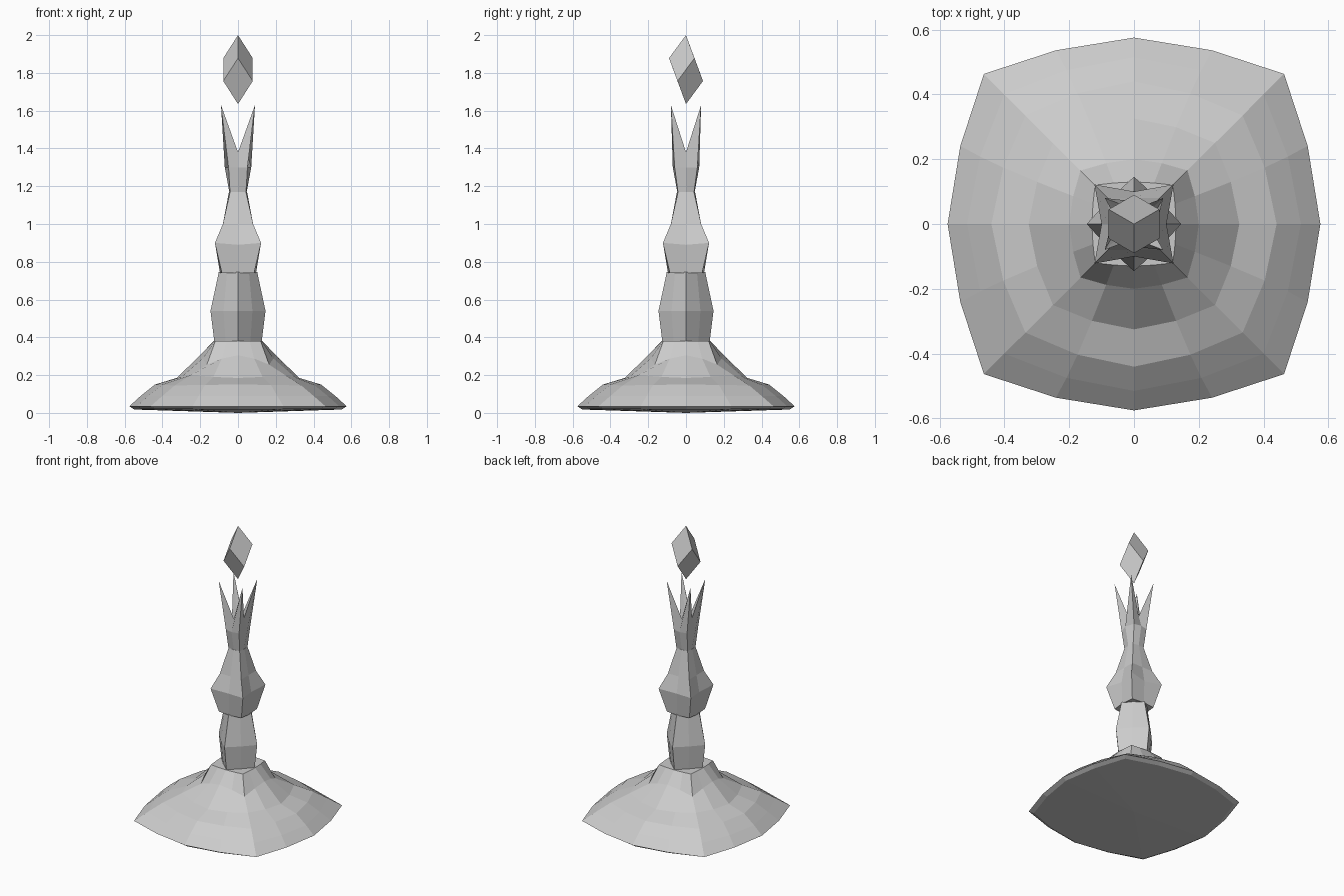
import bpy, bmesh
from mathutils import Vector, Matrix
from math import radians

if "Cube" in bpy.data.objects:
    bpy.data.objects.remove(bpy.data.objects["Cube"])


def square_ring(corner, zc, mid, zm, between=True):
    """Four-cornered ring: corners on the diagonals, side middles pushed in or out."""
    cx, cy = corner if isinstance(corner, tuple) else (corner, corner)
    pts = []
    sides = [((0, -1), (-1, 0)), ((1, 0), (0, -1)), ((0, 1), (1, 0)), ((-1, 0), (0, 1))]
    for n, t in sides:
        n, t = Vector(n), Vector(t)
        m = (n * mid).to_3d() + Vector((0, 0, zm))

        def at(s):
            d = n + t * s
            return Vector((d.x * cx, d.y * cy, zc))
        a, b = at(1), at(-1)
        pts.append(a)
        if between:
            for e, p in ((a, 1), (None, 0), (b, -1)):
                if p == 0:
                    pts.append(m)
                else:
                    along = t * p * cx * 0.52
                    out = n * (cx + (mid - cx) * 0.65)
                    q = along + out
                    pts.append(Vector((q.x, q.y, zc + (zm - zc) * 0.65)))
        else:
            pts.append(m)
    return pts


def loft(name, rings, bottom, top, turn=0):
    """Skin a stack of rings and close both ends to a centre point."""
    bm = bmesh.new()
    rows = [[bm.verts.new(p) for p in r] for r in rings]
    n = len(rows[0])
    for r0, r1 in zip(rows, rows[1:]):
        for i in range(n):
            j = (i + 1) % n
            bm.faces.new((r0[i], r0[j], r1[j], r1[i]))
    for row, z in ((rows[0], bottom), (rows[-1], top)):
        c = bm.verts.new((0, 0, z))
        for i in range(n):
            bm.faces.new((row[i], row[(i + 1) % n], c))
    bmesh.ops.rotate(bm, verts=bm.verts, matrix=Matrix.Rotation(radians(turn), 3, 'Z'))
    bmesh.ops.recalc_face_normals(bm, faces=bm.faces)
    me = bpy.data.meshes.new(name)
    bm.to_mesh(me)
    bm.free()
    ob = bpy.data.objects.new(name, me)
    bpy.context.collection.objects.link(ob)
    return ob


# Wide flared foot with pinched corner ridges
foot = [(.44, .022, .55, .018), (.463, .035, .575, .035), (.40, .09, .515, .09),
        (.335, .145, .44, .15), (.25, .20, .325, .185), (.165, .255, .20, .305),
        (.12, .38, .13, .38)]
loft("foot", [square_ring(*r) for r in foot], 0.0, .38)

# Lower stem, corners turned onto the axes
stem = [(.088, .37, .092, .37), (.103, .54, .108, .54), (.072, .745, .082, .745)]
loft("lower_stem", [square_ring(*r, between=False) for r in stem], .37, .745, turn=45)

# Upper stem, sharp bulge with corners on the diagonals
upper = [(.085, .74, .095, .74), (.122, .90, .10, .89), (.08, 1.0, .08, 1.0),
         (.042, 1.17, .048, 1.17)]
loft("upper_stem", [square_ring(*r, between=False) for r in upper], .74, 1.17)

# Crown: short collar opening into four spikes
crown = [(.042, 1.165, .045, 1.165), ((.05, .06), 1.30, .07, 1.30),
         ((.09, .08), 1.63, .045, 1.38)]
loft("crown", [square_ring(*r, between=False) for r in crown], 1.165, 1.28)

# Floating crystal: six-cornered zigzag belt between two points
belt = []
for k in range(6):
    p = Matrix.Rotation(radians(60 * k), 3, 'Z') @ Vector((0, -.09, 0))
    p.z = 1.878 if k % 2 == 0 else 1.757
    belt.append(p)
bm = bmesh.new()
v = [bm.verts.new(p) for p in belt]
tip, base = bm.verts.new((0, 0, 2.0)), bm.verts.new((0, 0, 1.635))
for k in (0, 2, 4):
    bm.faces.new((tip, v[k], v[k + 1], v[(k + 2) % 6]))
    bm.faces.new((base, v[(k + 3) % 6], v[(k + 2) % 6], v[k + 1]))
bmesh.ops.recalc_face_normals(bm, faces=bm.faces)
mesh = bpy.data.meshes.new("crystal")
bm.to_mesh(mesh)
bm.free()
bpy.context.collection.objects.link(bpy.data.objects.new("crystal", mesh))
